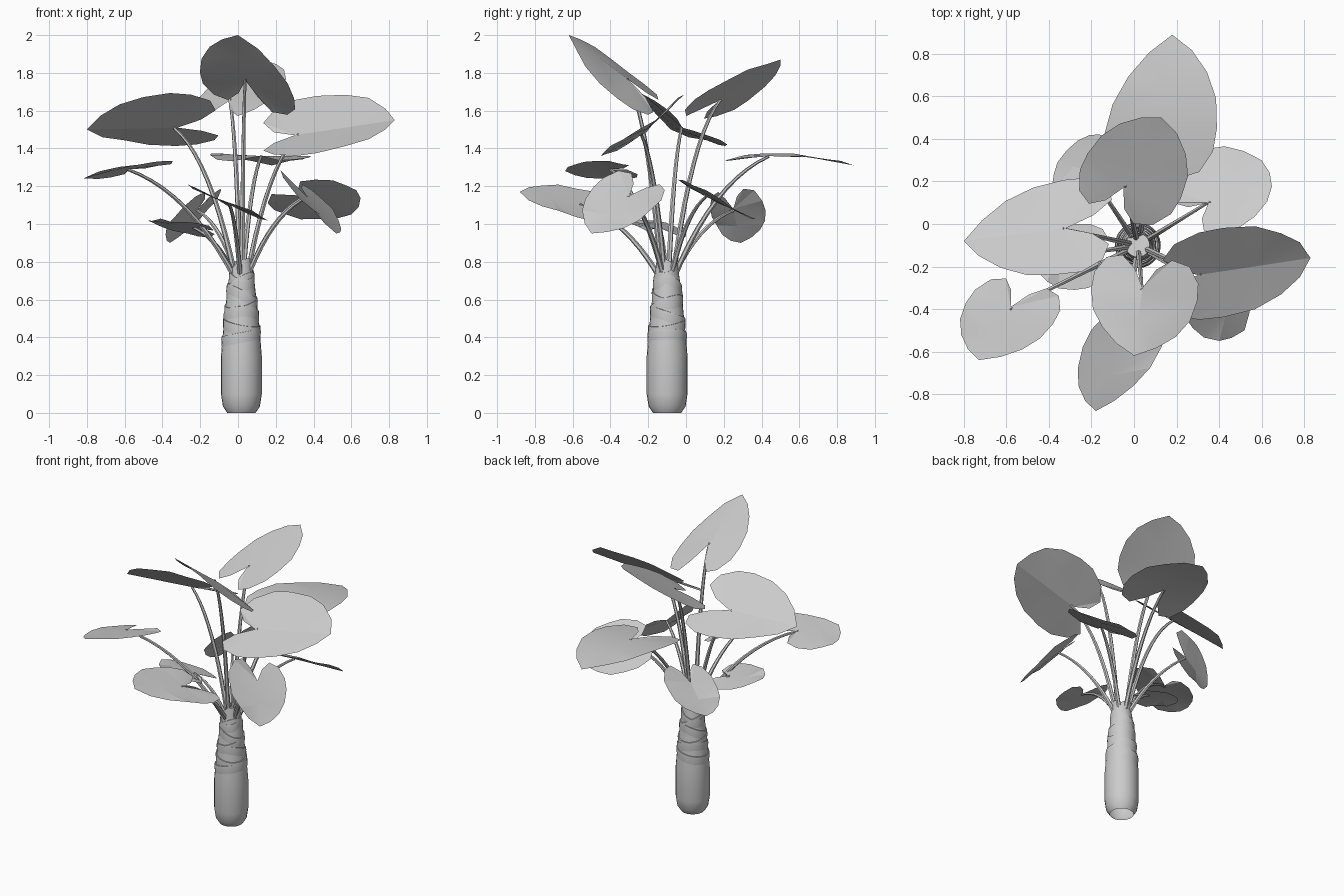
import bpy
import bmesh
import math
import random
from mathutils import Vector, Matrix

random.seed(4)
cube = bpy.data.objects.get("Cube")
if cube:
    bpy.data.objects.remove(cube, do_unlink=True)

plant_grey = bpy.data.materials.new("plant_grey")
plant_grey.use_nodes = True
GREY = (0.6, 0.6, 0.6, 1)
plant_grey.diffuse_color = GREY
plant_grey.node_tree.nodes["Principled BSDF"].inputs["Base Color"].default_value = GREY

AXIS = Vector((0.018, -0.10, 0))


def finish(name, bm, smooth_angle):
    """Turn a bmesh into a named object with the shared material."""
    mesh = bpy.data.meshes.new(name)
    bm.to_mesh(mesh)
    bm.free()
    mesh.materials.append(plant_grey)
    obj = bpy.data.objects.new(name, mesh)
    bpy.context.collection.objects.link(obj)
    bpy.ops.object.select_all(action="DESELECT")
    obj.select_set(True)
    bpy.context.view_layer.objects.active = obj
    bpy.ops.object.shade_smooth_by_angle(angle=math.radians(smooth_angle))


def bridge(bm, lower, upper):
    n = len(lower)
    for i in range(n):
        j = (i + 1) % n
        bm.faces.new((lower[i], lower[j], upper[j], upper[i]))


# Trunk: lathed profile, open at the base, with a slanted, broken-off top
PROFILE = [(0, .075), (.035, .098), (.10, .108), (.30, .108),
           (.40, .100), (.55, .085), (.68, .071), (.78, .056)]


def trunk_radius(z):
    for (z0, r0), (z1, r1) in zip(PROFILE, PROFILE[1:]):
        if z <= z1:
            return r0 + (r1 - r0) * max(z - z0, 0) / (z1 - z0)
    return PROFILE[-1][1]


def ring(bm, z, extra=0.0, slant=0.0, azimuth=0.0, sides=24):
    """Ring hugging the trunk, tilted by slant towards azimuth."""
    verts = []
    for i in range(sides):
        a = math.tau * i / sides
        h = z + slant * math.cos(a - azimuth)
        r = trunk_radius(h) + extra
        verts.append(bm.verts.new(AXIS + Vector((r * math.cos(a), r * math.sin(a), h))))
    return verts


bm = bmesh.new()
rings = [ring(bm, z, slant=0.04 if z > .7 else 0, azimuth=-.7) for z, r in PROFILE]
for lower, upper in zip(rings, rings[1:]):
    bridge(bm, lower, upper)
bm.faces.new(rings[-1])
finish("trunk", bm, 40)

# Old leaf sheaths: slanted sleeves wrapped round the upper trunk
for k in range(7):
    bm = bmesh.new()
    z = .37 + .055 * k
    azimuth = 2.4 * k
    slant = .02 + .005 * k
    edges = [ring(bm, z, 0, slant, azimuth), ring(bm, z + .04, .006, slant, azimuth),
             ring(bm, z + .055, .006, slant, azimuth), ring(bm, z + .056, 0, slant, azimuth)]
    for lower, upper in zip(edges, edges[1:]):
        bridge(bm, lower, upper)
    finish(f"sheath_{k + 1}", bm, 35)


# Half a heart-shaped blade: (share towards tip, share towards side)
HALF = [(-.6, .2), (-1, .47), (-.92, .78), (-.5, .98), (0, 1),
        (.3, .92), (.58, .7), (.82, .38)]


def blade(name, notch, tip, sides, lobe, arch):
    """Two half blades folded along the midrib; lobes run behind the notch."""
    bm = bmesh.new()
    along = tip - notch
    n, t = bm.verts.new(notch), bm.verts.new(tip)
    mid = bm.verts.new(notch + along * .5 + Vector((0, 0, arch)))
    for side in sides:
        across = side - notch
        normal = along.cross(across).normalized()
        normal *= 1 if normal.z > 0 else -1
        rim = []
        for u, v in HALF:
            u *= lobe if u < 0 else 1
            lift = normal * (random.uniform(-.01, .006) + arch * 4 * u * (1 - u))
            rim.append(bm.verts.new(notch + along * u + across * v + lift))
        for a, b in zip(rim[:5], rim[1:5]):
            bm.faces.new((n, a, b))
        bm.faces.new((n, rim[4], mid))
        for a, b in zip(rim[4:], rim[5:] + [t]):
            bm.faces.new((mid, a, b))
    for face in bm.faces:
        face.normal_update()
        if face.normal.z < 0:
            face.normal_flip()
    finish(name, bm, 12)


def stalk(name, end):
    """Tapered arching stalk from the crown to the blade."""
    out = end - AXIS
    flat = Vector((out.x, out.y, 0))
    start = AXIS + flat.normalized() * .03 + Vector((0, 0, .7))
    bend = AXIS + flat * .45 + Vector((0, 0, .7 + (end.z - .7) * .8))
    bm = bmesh.new()
    loops = []
    steps = 10
    for i in range(steps + 1):
        s = i / steps
        p = start * (1 - s) ** 2 + bend * 2 * s * (1 - s) + end * s * s
        d = (bend - start) * (1 - s) + (end - bend) * s
        turn = d.to_track_quat("Z", "Y").to_matrix().to_4x4()
        made = bmesh.ops.create_circle(bm, segments=6, radius=.015 - .007 * s,
                                       matrix=Matrix.Translation(p) @ turn)
        loops.append(made["verts"])
    for lower, upper in zip(loops, loops[1:]):
        bridge(bm, lower, upper)
    bmesh.ops.recalc_face_normals(bm, faces=bm.faces)
    finish(name, bm, 50)


def leaf(name, notch, tip, side_a, side_b, lobe=.5, arch=0.0):
    notch, tip = Vector(notch), Vector(tip)
    blade(name + "_blade", notch, tip, (Vector(side_a), Vector(side_b)), lobe, arch)
    stalk(name + "_stalk", notch + (tip - notch) * .04)


# Leaves: notch, tip and the two widest points of each blade
leaf("top_front_leaf", (.04, -.3, 1.76), (0, -.62, 2), (-.2, -.3, 1.81), (.3, -.36, 1.67))
leaf("top_back_leaf", (-.05, .17, 1.65), (.13, .5, 1.87),
     (-.22, .33, 1.66), (.22, .12, 1.71), .45)
leaf("upper_right_leaf", (-.32, -.02, 1.51), (-.8, -.08, 1.5),
     (-.36, -.24, 1.69), (-.33, .21, 1.42), .46)
leaf("upper_left_leaf", (.3, -.24, 1.47), (.83, -.16, 1.55),
     (.42, -.02, 1.68), (.42, -.44, 1.38), .42)
leaf("outer_right_leaf", (-.58, -.39, 1.29), (-.73, -.64, 1.28),
     (-.79, -.37, 1.24), (-.38, -.47, 1.33))
leaf("low_front_leaf", (-.04, -.55, 1.1), (-.18, -.88, 1.17),
     (-.24, -.58, 1.19), (.13, -.58, 1.04))
leaf("low_left_front_leaf", (.36, -.3, 1.15), (.52, -.5, .95),
     (.28, -.49, 1.2), (.5, -.18, 1.08))
leaf("low_left_back_leaf", (.35, .1, 1.15), (.6, .3, 1.05),
     (.25, .31, 1.05), (.57, .04, 1.21))
leaf("low_right_back_leaf", (-.21, .25, 1.08), (-.36, .29, .9),
     (-.34, .14, 1.04), (-.16, .42, 1.07), .62)
leaf("big_back_leaf", (.12, .42, 1.36), (.18, .89, 1.31),
     (-.14, .42, 1.37), (.39, .45, 1.36), .45, .018)
leaf("low_right_leaf", (-.23, -.14, .98), (-.48, -.16, 1.02),
     (-.28, -.31, 1.01), (-.27, 0, .95))
